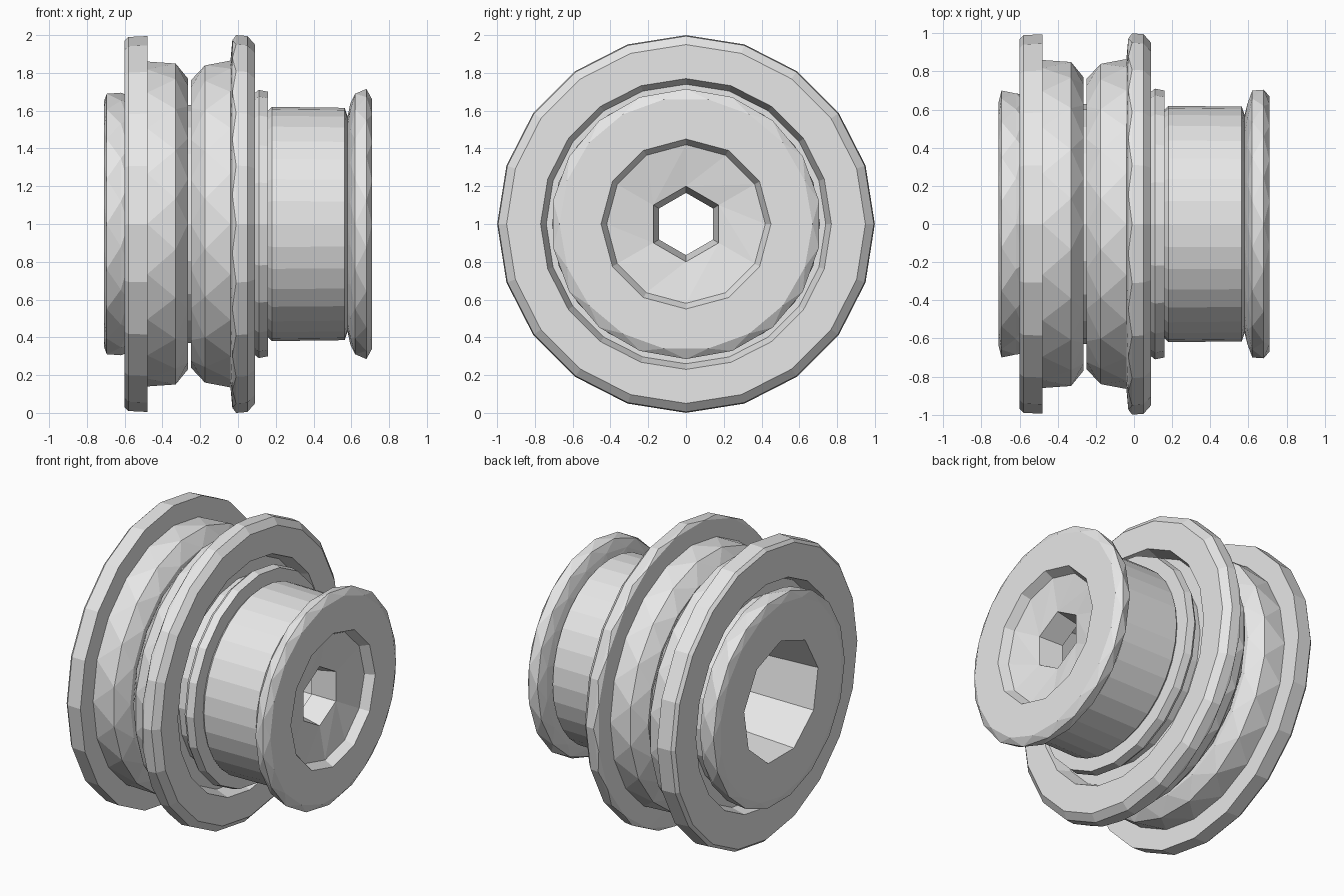
import bpy, bmesh, math

cube = bpy.data.objects.get("Cube")
if cube:
    bpy.data.objects.remove(cube, do_unlink=True)

grey = bpy.data.materials.new("plain grey")
grey.use_nodes = True
colour = (0.8, 0.8, 0.8, 1)
grey.diffuse_color = colour
grey.node_tree.nodes["Principled BSDF"].inputs["Base Color"].default_value = colour

AXLE_HEIGHT = 1.0


def zip_rings(bm, a, b, phase_a, phase_b):
    """Join two rings, which may differ in side count, with a band of triangles."""
    n, m = len(a), len(b)
    i = j = 0
    while i < n or j < m:
        step_a = (i + 1 + phase_a) / n
        step_b = (j + 1 + phase_b) / m
        if j >= m or (i < n and step_a <= step_b):
            bm.faces.new((a[i % n], a[(i + 1) % n], b[j % m]))
            i += 1
        else:
            bm.faces.new((a[i % n], b[(j + 1) % m], b[j % m]))
            j += 1


def lathe(name, profile):
    """Turn a closed profile of (x, radius, sides, phase) about the axle."""
    bm = bmesh.new()
    rings = []
    for x, radius, sides, phase in profile:
        ring = []
        for k in range(sides):
            t = math.tau * (k + phase) / sides
            ring.append(bm.verts.new((x, radius * math.sin(t),
                                      AXLE_HEIGHT + radius * math.cos(t))))
        rings.append((ring, phase))
    for (a, pa), (b, pb) in zip(rings, rings[1:] + rings[:1]):
        zip_rings(bm, a, b, pa, pb)
    bmesh.ops.recalc_face_normals(bm, faces=bm.faces)
    mesh = bpy.data.meshes.new(name)
    bm.to_mesh(mesh)
    bm.free()
    mesh.materials.append(grey)
    obj = bpy.data.objects.new(name, mesh)
    bpy.context.collection.objects.link(obj)
    return obj


def rings(sides, *points):
    """Give plain (x, radius) points one side count."""
    return [(x, r, sides, 0) for x, r in points]


def staggered(sides, *points):
    """As rings, but every other ring is turned half a step for faceted bands."""
    return [(x, r, sides, 0.5 * (k % 2)) for k, (x, r) in enumerate(points)]


# Outer flanged ring on the right-hand end, hollowed behind its face
lathe("right_flanged_ring",
      rings(20, (-0.60, 0.97), (-0.58, 0.99), (-0.48, 0.995))
      + staggered(20, (-0.48, 0.86), (-0.33, 0.86), (-0.265, 0.77))
      + rings(20, (-0.265, 0.60), (-0.50, 0.60), (-0.50, 0.73), (-0.60, 0.75)))

# Inner flanged ring, mirrored in outline, hollowed on its outer face
lathe("middle_flanged_ring",
      staggered(20, (-0.25, 0.76), (-0.175, 0.85), (-0.04, 0.865), (-0.03, 0.985))
      + rings(20, (-0.01, 1.0), (0.05, 0.995), (0.09, 0.95),
              (0.09, 0.77), (0.0, 0.74), (0.0, 0.60), (-0.25, 0.60)))

# Hollow hub: end collar, neck, inner collar, drum, end flange, recess and bore
lathe("hub_spool",
      staggered(18, (-0.71, 0.65), (-0.695, 0.70), (-0.62, 0.695))
      + rings(20, (-0.58, 0.68), (-0.56, 0.63), (0.06, 0.63),
              (0.085, 0.69), (0.11, 0.71), (0.16, 0.70))
      + rings(32, (0.16, 0.60), (0.18, 0.62), (0.565, 0.615), (0.58, 0.57))
      + staggered(18, (0.595, 0.64), (0.62, 0.70), (0.68, 0.715), (0.71, 0.67))
      + rings(12, (0.71, 0.45), (0.65, 0.42))
      + rings(6, (0.61, 0.20), (0.45, 0.165))
      + rings(9, (0.38, 0.33), (-0.71, 0.40)))
